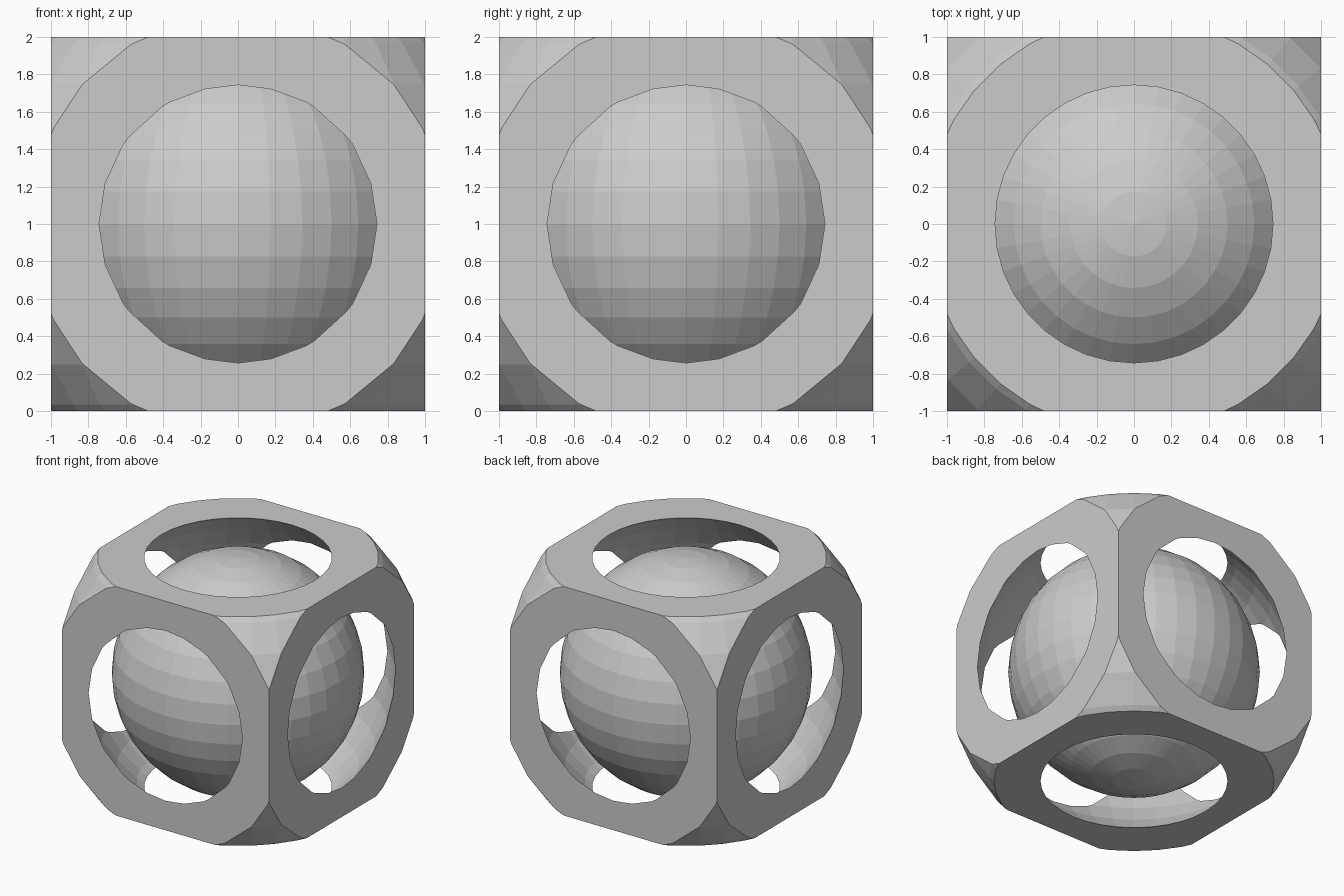
import bpy

if "Cube" in bpy.data.objects:
    bpy.data.objects.remove(bpy.data.objects["Cube"])

CENTRE = (0, 0, 1)


def sphere(name, radius):
    bpy.ops.mesh.primitive_uv_sphere_add(segments=36, ring_count=18,
                                         radius=radius, location=CENTRE)
    ob = bpy.context.object
    ob.name = name
    return ob


def boolean(target, cutter, operation):
    mod = target.modifiers.new(cutter.name, 'BOOLEAN')
    mod.object = cutter
    mod.operation = operation
    mod.solver = 'EXACT'
    cutter.hide_render = True
    cutter.display_type = 'WIRE'


# Cube cage: corners rounded by a large sphere, hollowed by a smaller one
bpy.ops.mesh.primitive_cube_add(size=2, location=CENTRE)
cage = bpy.context.object
cage.name = "cage"
boolean(cage, sphere("corner_rounder", 1.5), 'INTERSECT')
boolean(cage, sphere("hollow_cutter", 1.25), 'DIFFERENCE')

# Loose ball inside the cage
sphere("ball", 1.0)
